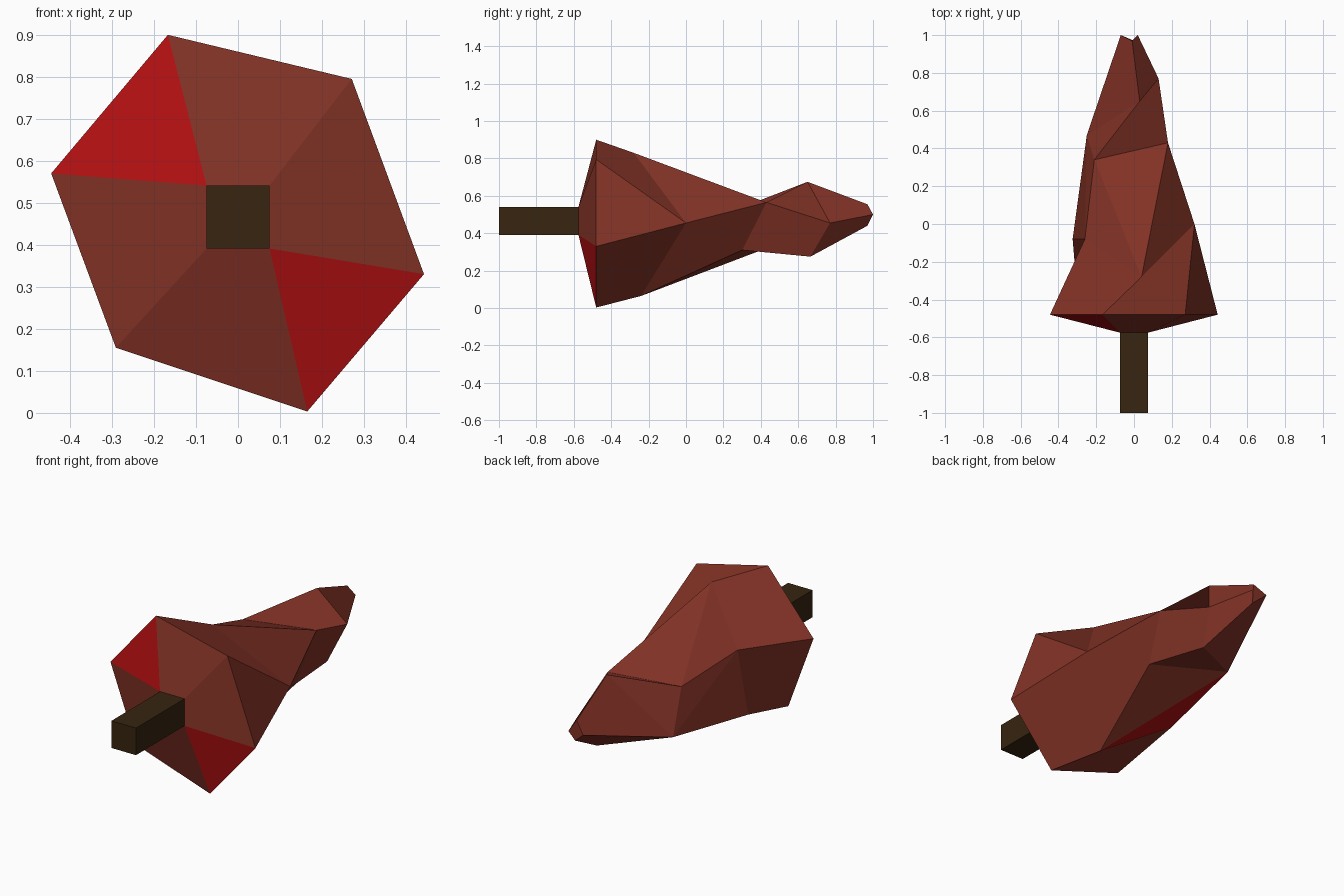
import bpy, bmesh

if "Cube" in bpy.data.objects:
    bpy.data.objects.remove(bpy.data.objects["Cube"])


def material(name, rgb):
    m = bpy.data.materials.new(name)
    m.diffuse_color = (*rgb, 1)
    m.use_nodes = True
    m.node_tree.nodes["Principled BSDF"].inputs["Base Color"].default_value = m.diffuse_color
    return m


brick = material("brick_brown", (0.225, 0.032, 0.019))
red = material("leaf_red", (0.45, 0.005, 0.006))
bark = material("dark_bark", (0.038, 0.018, 0.005))


def build(name, rings, faces, mats, red_faces=()):
    """Each ring is a letter with its corner points; faces name corners like 'h0'."""
    bm = bmesh.new()
    v = {k + str(i): bm.verts.new(p) for k, pts in rings.items() for i, p in enumerate(pts)}
    for text in list(faces) + list(red_faces):
        f = bm.faces.new([v[n] for n in text.split()])
        f.material_index = 1 if text in red_faces else 0
    bmesh.ops.recalc_face_normals(bm, faces=bm.faces)
    me = bpy.data.meshes.new(name)
    bm.to_mesh(me)
    bm.free()
    for m in mats:
        me.materials.append(m)
    ob = bpy.data.objects.new(name, me)
    bpy.context.collection.objects.link(ob)
    return ob


# Trunk: square bar lying along y
bpy.ops.mesh.primitive_cube_add(size=1, location=(0, -0.785, 0.466))
trunk = bpy.context.object
trunk.name = "trunk"
trunk.scale = (0.15, 0.43, 0.15)
trunk.data.materials.append(bark)

# Crown: twisted faceted rings from the trunk to the tip
rings = {
    # square rim at the trunk
    "r": [(x, -0.575, z) for x, z in ((-.075, .541), (.075, .541), (.075, .391), (-.075, .391))],
    # wide hexagonal skirt
    "h": [(x, -0.48, z) for x, z in ((-.167, .9), (.271, .795), (.443, .33),
                                     (.165, .003), (-.291, .155), (-.445, .57))],
    # lower waist: top, right, bottom, low left, high left
    "a": [(.04, -.28, .83), (.32, 0, .455), (.03, -.24, .065), (-.325, -.08, .27), (-.26, -.08, .61)],
    # narrow waist: top left, top right, bottom right, bottom left
    "c": [(-.21, .34, .555), (.18, .43, .565), (.146, .3, .31), (-.25, .47, .335)],
    # upper bulge: top, right, bottom
    "e": [(.03, .65, .675), (.13, .77, .455), (.08, .665, .275)],
    # blunt tip
    "t": [(-.01, .97, .555), (.02, 1, .5), (0, .97, .44), (-.07, 1, .5)],
}
faces = [
    "r0 r1 h1 h0", "r1 r2 h2 h1", "r2 r3 h4 h3", "r3 r0 h5 h4", "r3 r2 r1 r0",
    "h0 h1 a1 a0", "h1 h2 a1", "h2 h3 a2 a1", "h3 h4 a3 a2", "h4 h5 a4 a3", "h5 h0 a0 a4",
    "a0 a1 c1", "a0 c1 c0", "a1 a2 c2 c1", "a2 c3 c2", "a3 a4 c3", "a4 c0 c3", "a4 a0 c0",
    "c0 c1 e1 e0", "c1 c2 e2 e1", "c2 c3 e2",
    "e0 e1 t1 t0", "e1 e2 t2 t1", "e2 c3 t3 t2", "c3 c0 e0", "c3 e0 t0 t3", "t0 t1 t2 t3",
]
red_faces = ["r0 h0 h5", "r2 h3 h2", "a2 a3 c3"]
build("crown", rings, faces, [brick, red], red_faces)
